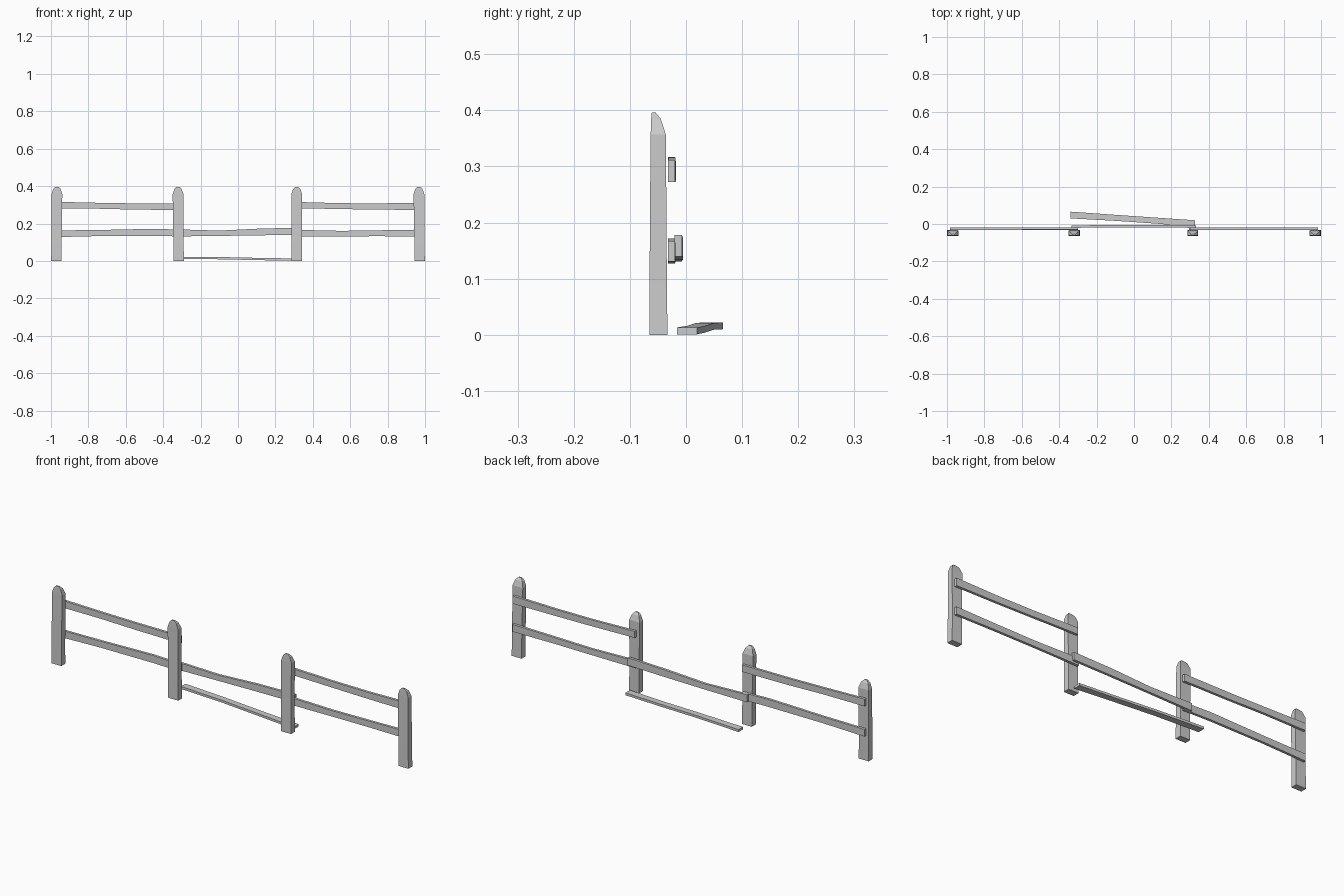
import bpy, bmesh


def loft(name, rings):
    """Skin a chain of four-point rings and cap both ends."""
    bm = bmesh.new()
    loops = [[bm.verts.new(p) for p in ring] for ring in rings]
    for a, b in zip(loops, loops[1:]):
        for i in range(4):
            j = (i + 1) % 4
            bm.faces.new((a[i], a[j], b[j], b[i]))
    bm.faces.new(loops[0][::-1])
    bm.faces.new(loops[-1])
    bmesh.ops.recalc_face_normals(bm, faces=bm.faces)
    mesh = bpy.data.meshes.new(name)
    bm.to_mesh(mesh)
    bm.free()
    obj = bpy.data.objects.new(name, mesh)
    bpy.context.collection.objects.link(obj)
    return obj


# Post levels: z, half width, front y, back y
LEVELS = [(0.0, 0.028, -0.065, -0.033), (0.09, 0.027, -0.065, -0.034),
          (0.24, 0.028, -0.064, -0.035), (0.357, 0.029, -0.063, -0.036),
          (0.385, 0.019, -0.062, -0.045), (0.396, 0.008, -0.061, -0.054)]


def post(name, x, lean):
    rings = []
    for z, w, f, b in LEVELS:
        c = x + lean * z / 0.4
        rings.append([(c - w, f, z), (c + w, f, z), (c + w, b, z), (c - w, b, z)])
    return loft(name, rings)


def board(name, stations, depth, height):
    """Rough board along x through (x, y, z, height scale) stations."""
    rings = []
    for x, y, z, s in stations:
        d, h = depth / 2, height * s / 2
        rings.append([(x, y - d, z - h), (x, y + d, z - h),
                      (x, y + d, z + h), (x, y - d, z + h)])
    return loft(name, rings)


# Four upright posts with pointed, back-bevelled tops
for i, (x, lean) in enumerate([(-0.971, 0.003), (-0.317, -0.004),
                               (0.314, 0.0), (0.971, -0.004)]):
    post(f"post_{i + 1}", x, lean)

# Upper rails on the two outer bays
board("upper_rail_left", [(-0.985, -0.026, 0.298, 1), (-0.75, -0.025, 0.295, 0.85),
                          (-0.55, -0.024, 0.291, 0.9), (-0.30, -0.024, 0.29, 0.95)], 0.013, 0.037)
board("upper_rail_right", [(0.30, -0.025, 0.299, 0.9), (0.55, -0.025, 0.293, 0.85),
                           (0.75, -0.026, 0.291, 0.9), (0.985, -0.026, 0.292, 1.05)], 0.013, 0.037)

# Lower rails, the middle one lapped behind its neighbours
board("lower_rail_left", [(-0.985, -0.026, 0.145, 0.95), (-0.75, -0.025, 0.149, 0.85),
                          (-0.45, -0.025, 0.153, 1), (-0.30, -0.026, 0.149, 0.95)], 0.013, 0.038)
board("lower_rail_middle", [(-0.335, -0.014, 0.15, 1), (-0.1, -0.012, 0.148, 0.75),
                            (0.12, -0.012, 0.155, 0.95), (0.332, -0.014, 0.159, 1)], 0.013, 0.038)
board("lower_rail_right", [(0.295, -0.026, 0.148, 1), (0.55, -0.025, 0.146, 0.8),
                           (0.75, -0.026, 0.148, 0.85), (0.985, -0.026, 0.149, 1)], 0.013, 0.037)

# Fallen plank lying skewed on the ground behind the open bay
rings = []
for x, y, z, w in [(-0.34, 0.048, 0.016, 0.018), (-0.1, 0.033, 0.015, 0.016),
                   (0.12, 0.018, 0.01, 0.016), (0.325, 0.002, 0.007, 0.018)]:
    rings.append([(x, y - w, z - 0.006), (x, y + w, z - 0.006),
                  (x, y + w, z + 0.006), (x, y - w, z + 0.006)])
loft("fallen_plank", rings)
